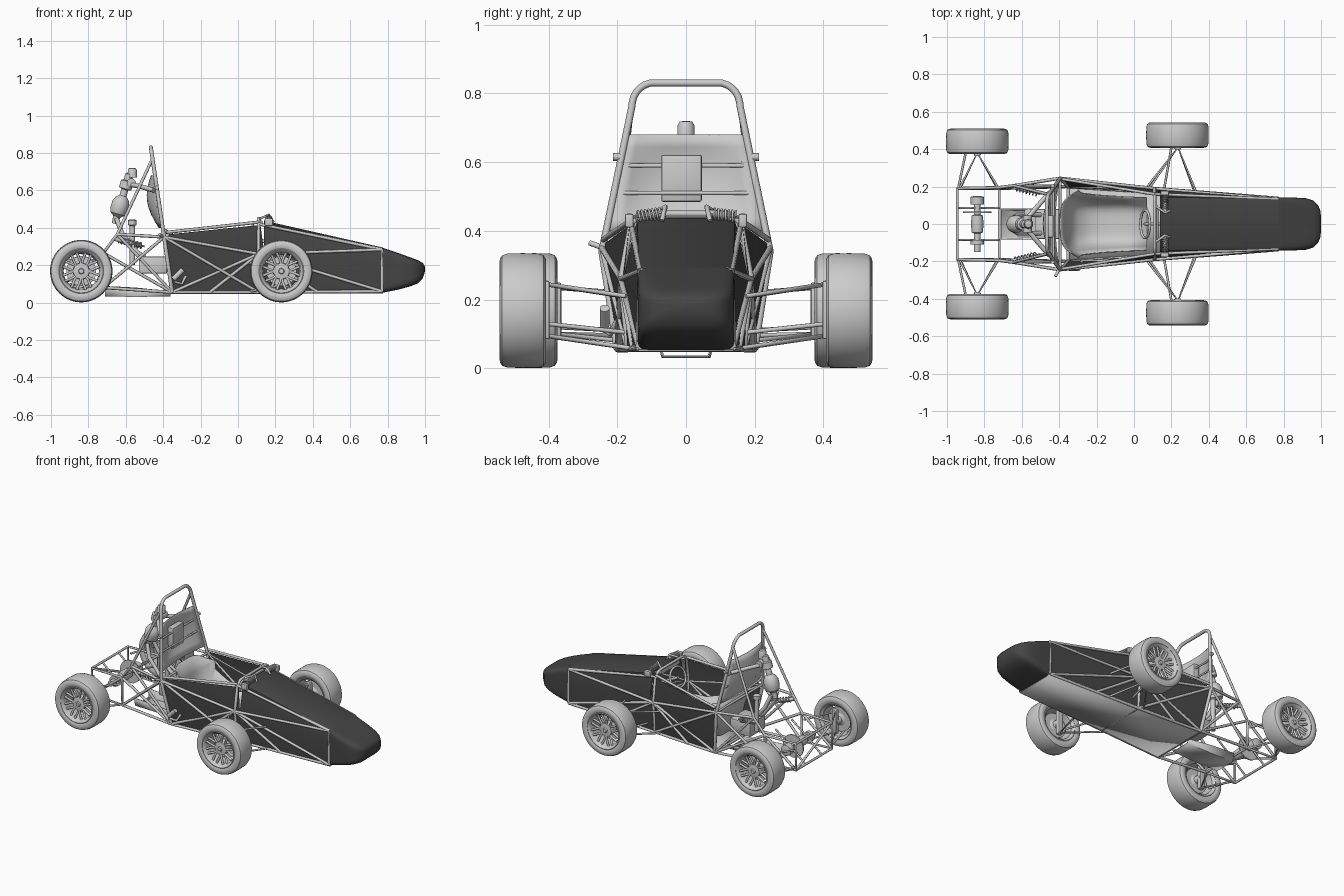
import bpy, bmesh
from math import sin, cos, pi, radians
from mathutils import Vector, Matrix

if "Cube" in bpy.data.objects:
    bpy.data.objects.remove(bpy.data.objects["Cube"])

dark = bpy.data.materials.new("dark_panel")
dark.diffuse_color = (0.06, 0.06, 0.06, 1)
dark.use_nodes = True
dark.node_tree.nodes["Principled BSDF"].inputs["Base Color"].default_value = dark.diffuse_color


def finish(name, bm, mat=None, angle=35):
    bmesh.ops.recalc_face_normals(bm, faces=bm.faces[:])
    me = bpy.data.meshes.new(name)
    bm.to_mesh(me)
    bm.free()
    for p in me.polygons:
        p.use_smooth = True
    me.set_sharp_from_angle(angle=radians(angle))
    ob = bpy.data.objects.new(name, me)
    bpy.context.collection.objects.link(ob)
    if mat:
        me.materials.append(mat)
    return ob


def skin(name, rows, closed=False, cap_end=False, mat=None, thick=0, angle=35):
    """Skin a surface over rows of points."""
    bm = bmesh.new()
    vs = [[bm.verts.new(p) for p in r] for r in rows]
    n = len(rows[0])
    for a, b in zip(vs, vs[1:]):
        for i in range(n if closed else n - 1):
            j = (i + 1) % n
            bm.faces.new((a[i], a[j], b[j], b[i]))
    if cap_end:
        bm.faces.new(vs[-1])
        bm.faces.new(vs[0])
    ob = finish(name, bm, mat, angle)
    if thick:
        m = ob.modifiers.new("thickness", 'SOLIDIFY')
        m.thickness = thick
        m.offset = 0
    return ob


def lathe(name, prof, a=(0, 0, 0), axis=(0, 1, 0), seg=48, caps=False):
    """Revolve (radius, distance along axis) points."""
    q = Vector((0, 0, 1)).rotation_difference(Vector(axis))
    rows = [[Vector(a) + q @ Vector((r * cos(2 * pi * i / seg), r * sin(2 * pi * i / seg), d))
             for i in range(seg)] for r, d in prof]
    return skin(name, rows, closed=True, cap_end=caps)


def rod(name, a, b, r, seg=20):
    d = Vector(b) - Vector(a)
    return lathe(name, [(r, 0), (r, d.length)], a, d.normalized(), seg, True)


def box(name, c, s, mat=None, bevel=0.006):
    bm = bmesh.new()
    bmesh.ops.create_cube(bm, size=1, matrix=Matrix.Translation(c) @ Matrix.Diagonal((*s, 1)))
    bmesh.ops.bevel(bm, geom=bm.edges[:], offset=bevel, segments=2, affect='EDGES', profile=0.5)
    return finish(name, bm, mat)


def tubes(name, paths, r, mirror=True, res=2):
    """Round tubes along point paths, mirrored across y."""
    cu = bpy.data.curves.new(name, 'CURVE')
    cu.dimensions = '3D'
    cu.bevel_depth = r
    cu.bevel_resolution = res
    cu.use_fill_caps = True
    for s in ((1, -1) if mirror else (1,)):
        for p in paths:
            sp = cu.splines.new('POLY')
            sp.points.add(len(p) - 1)
            for pt, c in zip(sp.points, p):
                pt.co = (c[0], c[1] * s, c[2], 1)
    ob = bpy.data.objects.new(name, cu)
    bpy.context.collection.objects.link(ob)
    return ob


# wheels: tyre, rim, spokes and brake disc, shared by four corners
tyre = lathe("tyre", [(.118, -.062), (.13, -.068), (.15, -.067), (.161, -.06), (.166, -.045), (.167, 0),
                      (.166, .045), (.161, .06), (.15, .067), (.13, .068), (.118, .062)], seg=64)
rim = lathe("rim", [(.116, -.064), (.12, -.062), (.112, -.06), (.104, -.05), (.098, 0), (.104, .05),
                    (.112, .06), (.12, .064), (.116, .066), (.108, .06), (.1, .045), (.094, 0), (.1, -.05), (.116, -.064)])
spk = []
for k in range(8):
    for da in (-.24, .24):
        t, u = k * pi / 4, k * pi / 4 + da
        spk.append([(.03 * cos(t), .034, .03 * sin(t)), (.06 * cos(t + da * .5), .04, .06 * sin(t + da * .5)),
                    (.101 * cos(u), .046, .101 * sin(u))])
spokes = tubes("spokes", spk, .0075, mirror=False, res=1)
hub = lathe("hub", [(.02, -.07), (.025, -.03), (.042, -.02), (.046, .03), (.042, .043), (.016, .046), (.012, .054)], seg=24, caps=True)
disc = lathe("brake_disc", [(.04, -.02), (.08, -.02), (.08, -.012), (.04, -.012)])
for i, (x, y) in enumerate([(.232, .475), (.232, -.475), (-.838, .442), (-.838, -.442)]):
    for part in (tyre, rim, spokes, hub, disc):
        ob = part if i == 0 else part.copy()
        if i:
            bpy.context.collection.objects.link(ob)
        ob.location = (x, y, .168)
        ob.rotation_euler = (0, 0, 0 if y > 0 else pi)

# nose cone: boxy at the root, rounder towards the tip
rows = []
for x, w, lo, hi, e in [(.77, .142, .052, .294, .18), (.86, .141, .07, .264, .25), (.92, .138, .086, .242, .33),
                        (.96, .125, .102, .227, .4), (.985, .1, .125, .214, .45), (.997, .07, .155, .2, .5), (1.0, .03, .173, .187, .5)]:
    f = lambda v: (abs(v) ** e) * (1 if v > 0 else -1)
    rows.append([(x, w * f(cos(a)), (lo + hi) / 2 + (hi - lo) / 2 * f(sin(a))) for a in [pi * (k + .5) / 24 for k in range(48)]])
skin("nose_cone", rows, closed=True, cap_end=True, mat=dark)

# bonnet and front side panels
rear_sec = [(.168, .055), (.18, .27), (.152, .4), (.142, .428), (.115, .438)]
front_sec = [(.138, .055), (.141, .2), (.14, .272), (.137, .287), (.12, .294)]
mir = lambda sec, x: [(x, y, z) for y, z in sec] + [(x, -y, z) for y, z in reversed(sec)]
skin("bonnet", [mir(rear_sec, .14), mir(front_sec, .775)], mat=dark, angle=25)

# cockpit side panels
for s, nm in ((1, "left"), (-1, "right")):
    skin("cockpit_panel_" + nm, [[(.14, .168 * s, .055), (.14, .18 * s, .27), (.12, .165 * s, .415)],
                                 [(-.36, .195 * s, .055), (-.39, .238 * s, .3), (-.37, .235 * s, .365)]], mat=dark)

# floor plate
skin("floor", [[(-.36, -.2, .052), (-.36, .2, .052)], [(.14, -.168, .052), (.14, .168, .052)],
               [(.775, -.138, .052), (.775, .138, .052)]], thick=.006)

# main roll hoop, leaning back, with rounded top corners
hx = lambda z: -.352 - (z - .055) * .147
half = [(.2, .055), (.245, .34), (.158, .76)]
half += [(.09 + .067 * cos(a), .765 + .067 * sin(a)) for a in [radians(d) for d in range(8, 91, 14)]]
full = half + [(-y, z) for y, z in reversed(half)]
tubes("main_hoop", [[(hx(z), y, z) for y, z in full]], .0105, mirror=False, res=3)

# front hoop
fh = [(.168, .055), (.19, .26), (.16, .42), (.14, .443), (.12, .45)]
tubes("front_hoop", [mir(fh, .11)], .009, mirror=False)

# space frame rails and diagonals
H, M, L = (-.395, .245, .35), (.11, .19, .26), (-.352, .2, .055)
A, B, C, D, E = (-.645, .205, .365), (-.72, .195, .265), (-.945, .19, .265), (-.945, .19, .09), (-.72, .19, .08)
FL, FT, F0 = (.77, .138, .06), (.77, .133, .283), (.11, .17, .055)
tubes("frame_tubes", [
    [L, F0, FL], [FL, FT], [(.11, .16, .42), FT], [M, FL], [M, (.42, .155, .06)], [M, FT],
    [(-.385, .24, .375), (.11, .16, .43)], [H, M], [L, M], [H, F0], [(-.15, .192, .055), M],
    [H, A], [A, B, C, D, E, B], [E, L], [E, H], [B, L], [B, D], [A, L],
    [(hx(.77), .158, .77), A]], .0085)
cross = lambda p: [p, (p[0], -p[1], p[2])]
tubes("cross_tubes", [cross(p) for p in (H, L, C, D, E, FL, FT, F0)] + [[D, (C[0], -C[1], C[2])]], .0075, mirror=False)
tubes("harness_bars", [cross((hx(.59) - .012, .19, .59)), cross((hx(.51) - .012, .21, .51))], .006, mirror=False)

# suspension wishbones and tie rods
FU, FD, RU, RD = (.235, .41, .245), (.235, .41, .095), (-.838, .38, .235), (-.838, .38, .1)
tubes("front_wishbones", [[(.06, .185, .21), FU, (.33, .175, .21)], [(.06, .16, .058), FD, (.33, .155, .058)],
                          [(.2, .41, .13), (.16, .18, .105)]], .0065)
tubes("rear_wishbones", [[(-.93, .195, .22), RU, (-.73, .2, .22)], [(-.93, .19, .095), RD, (-.73, .19, .08)],
                         [(-.9, .38, .12), (-.94, .19, .11)]], .0065)
for s in (1, -1):
    box("front_upright", (.235, .412 * s, .17), (.035, .03, .17))
    box("rear_upright", (-.838, .378 * s, .17), (.035, .03, .16))


# coil dampers front and rear
def damper(name, a, b):
    a, b = Vector(a), Vector(b)
    d = b - a
    rod(name + "_body", a, a + d * .6, .011, 12)
    rod(name + "_shaft", a, b, .005, 10)
    q = Vector((0, 0, 1)).rotation_difference(d)
    tubes(name + "_spring", [[a + d * (.15 + .75 * k / 84) + q @ Vector((.016 * cos(k * pi / 6), .016 * sin(k * pi / 6), 0))
                              for k in range(85)]], .0035, mirror=False, res=1)


for s in (1, -1):
    damper("front_damper", (.165, .06 * s, .452), (.165, .155 * s, .44))
    damper("rear_damper", (-.66, .2 * s, .34), (-.5, .16 * s, .3))
    box("front_rocker", (.165, .165 * s, .43), (.045, .025, .04))
    tubes("damper_bracket", [[(.11, .1 * s, .445), (.165, .06 * s, .47), (.19, .07 * s, .43)]], .007, mirror=False)

# bucket seat
rows = []
for x, z, w, lift, lean in [(.07, .13, .14, .08, 0), (-.05, .085, .145, .13, 0), (-.2, .075, .155, .19, 0), (-.3, .1, .165, .2, .02),
                            (-.35, .19, .175, .13, .06), (-.375, .29, .18, .06, .08), (-.395, .395, .15, -.03, .05)]:
    rows.append([(x + lean * abs(v) ** 4, w * v, z + lift * abs(v) ** 5) for v in [k / 8 for k in range(-8, 9)]])
skin("seat", rows, thick=.006, angle=60)

# shoulder shell filling the main hoop, bulging backwards
rows = []
for k in range(9):
    z = .4 + .28 * k / 8
    w = .222 - .052 * k / 8
    bulge = .06 * sin(pi * min(1, k / 8 * .8 + .1))
    rows.append([(hx(z) - bulge * (1 - (j / 6) ** 2), w * j / 6, z) for j in range(-6, 7)])
skin("shoulder_shell", rows, thick=.005, angle=50)
box("headrest", (-.45, -.013, .553), (.04, .118, .137))

# steering wheel and column, dash
tubes("steering_wheel", [[(.06 + .025 * sin(t), .075 * cos(t), .37 + .06 * sin(t))
                          for t in [k * pi / 12 for k in range(25)]]], .007, mirror=False)
rod("steering_column", (.055, 0, .37), (.35, 0, .22), .009)
box("dash_block", (.12, 0, .425), (.02, .2, .03))

# engine block, coolant neck and intake
box("engine_block", (-.455, 0, .2), (.15, .16, .09))
lathe("coolant_neck", [(.014, .2), (.014, .41), (.022, .415), (.022, .44), (.012, .445)], (-.565, .06, 0), (0, 0, 1), 20, True)
lathe("intake_bottle", [(.015, -.04), (.02, 0), (.04, .015), (.047, .04), (.047, .075), (.036, .1), (.02, .115), (.018, .15),
                        (.034, .155), (.034, .195), (.022, .2), (.022, .235), (.014, .24)],
      (-.648, 0, .46), Vector((.3, 0, 1)).normalized(), 32, True)
lathe("air_filter", [(.026, 0), (.024, .04), (.018, .05), (.006, .052)], (-.565, 0, .668), (0, 0, 1), 24, True)
rod("throttle_body", (-.57, -.045, .64), (-.57, .045, .64), .024)
tubes("intake_runners", [[(-.65, .03, .45), (-.62, .05, .37), (-.54, .05, .27), (-.5, .05, .24)],
                         [(-.57, .03, .63), (-.52, .09, .62), (-.45, .17, .6)]], .013)

# differential, sprocket and flanges
lathe("differential", [(.018, -.15), (.018, -.11), (.035, -.11), (.035, -.085), (.018, -.085), (.018, -.05), (.03, -.045), (.034, 0),
                       (.03, .045), (.018, .05), (.018, .105), (.035, .105), (.035, .145), (.018, .15)], (-.838, 0, .175), seg=28, caps=True)
rod("sprocket", (-.838, .06, .175), (-.838, .068, .175), .075, 36)
tubes("differential_mounts", [[(-.94, .085, .265), (-.838, .085, .175), (-.72, .085, .265)], [(-.94, .085, .09), (-.838, .085, .175)]], .006)

# undertray channel below the engine
skin("undertray", [[(-.36, -.075, .06), (-.36, -.065, .035), (-.36, .065, .035), (-.36, .075, .06)],
                   [(-.55, -.08, .08), (-.55, -.07, .032), (-.55, .07, .032), (-.55, .08, .08)],
                   [(-.71, -.08, .088), (-.71, -.07, .035), (-.71, .07, .035), (-.71, .08, .088)]], thick=.005)

# side pump, switch lever and hoop lugs
rod("side_pump", (-.345, -.237, .125), (-.295, -.237, .175), .014)
tubes("pump_pipes", [[(-.34, -.237, .11), (-.3, -.22, .1), (-.28, -.2, .14)]], .008, mirror=False)
rod("switch_lever", (-.4, -.24, .35), (-.42, -.28, .365), .008, 12)
for s in (1, -1):
    rod("hoop_lug", (hx(.615), .19 * s, .615), (hx(.615), .212 * s, .615), .011, 16)
